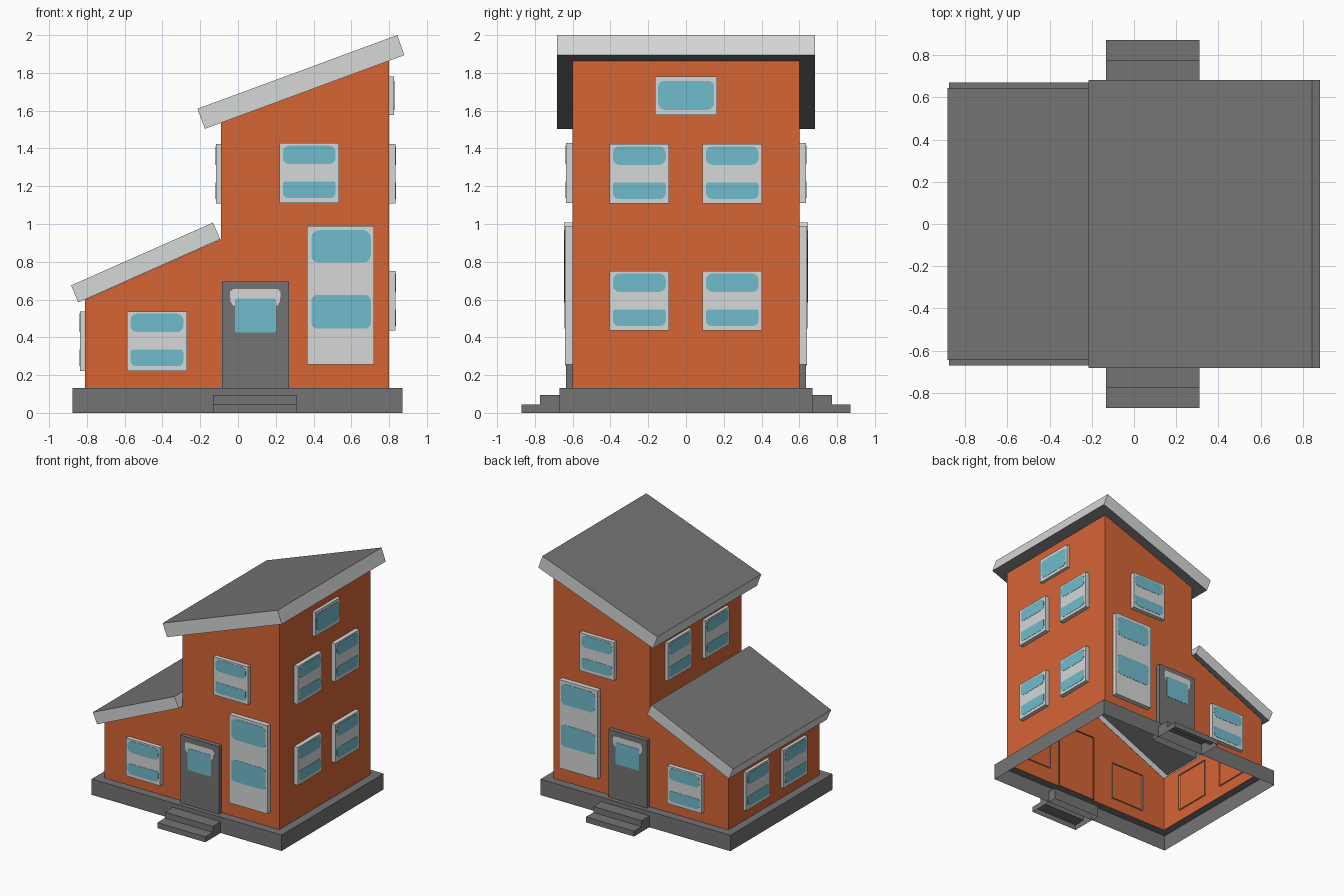
import bpy, bmesh, math
from mathutils import Vector

if "Cube" in bpy.data.objects:
    bpy.data.objects.remove(bpy.data.objects["Cube"])


def material(name, rgb):
    m = bpy.data.materials.new(name)
    m.diffuse_color = [(c / 255 / 12.92 if c < 10 else ((c / 255 + 0.055) / 1.055) ** 2.4) for c in rgb] + [1]
    m.use_nodes = True
    m.node_tree.nodes["Principled BSDF"].inputs["Base Color"].default_value = m.diffuse_color
    return m


ORANGE = material("orange wall", (214, 101, 54))
GREY = material("dark grey", (116, 116, 116))
LIGHT = material("light grey trim", (213, 216, 215))
BLUE = material("window blue", (113, 188, 205))


def finish(name, bm, mats):
    me = bpy.data.meshes.new(name)
    bm.to_mesh(me)
    bm.free()
    for m in mats:
        me.materials.append(m)
    ob = bpy.data.objects.new(name, me)
    bpy.context.collection.objects.link(ob)
    return ob


def prism(pts, place, d0, d1):
    """Closed prism: outline pts (u, v) swept from depth d0 to d1."""
    bm = bmesh.new()
    a = [bm.verts.new(place(u, v, d0)) for u, v in pts]
    b = [bm.verts.new(place(u, v, d1)) for u, v in pts]
    bm.faces.new(a)
    bm.faces.new(b)
    n = len(pts)
    for i in range(n):
        bm.faces.new((a[i], a[(i + 1) % n], b[(i + 1) % n], b[i]))
    bmesh.ops.recalc_face_normals(bm, faces=bm.faces)
    bm.normal_update()
    return bm


def drop(bm, rule):
    bmesh.ops.delete(bm, geom=[f for f in bm.faces if rule(f)], context='FACES')


def cut_hole(bm, faces, x0, x1, y0, y1):
    """Cut a rectangular opening, seen from above, into the given faces."""
    for axis, pos in ((0, x0), (0, x1), (1, y0), (1, y1)):
        co, no = Vector((0, 0, 0)), Vector((0, 0, 0))
        co[axis], no[axis] = pos, 1
        geom = set(faces)
        for f in faces:
            geom |= set(f.edges) | set(f.verts)
        r = bmesh.ops.bisect_plane(bm, geom=list(geom), plane_co=co, plane_no=no)
        faces = [f for f in r['geom'] if isinstance(f, bmesh.types.BMFace)]
    inside = [f for f in faces if x0 < f.calc_center_median().x < x1
              and y0 < f.calc_center_median().y < y1]
    bmesh.ops.delete(bm, geom=inside, context='FACES')


def xz(u, v, d):
    return (u, d, v)


# Walls: one stepped outline, open below and under the roofs
bm = prism([(-.81, .13), (.80, .13), (.80, 1.865), (-.09, 1.536), (-.09, .92), (-.81, .60)], xz, -.6, .6)
drop(bm, lambda f: abs(f.normal.z) > .3)
finish("walls", bm, [ORANGE])

# Hollow foundation with a ledge around the walls
bm = prism([(-.877, 0), (.87, 0), (.87, .132), (-.877, .132)], xz, -.67, .67)
drop(bm, lambda f: f.normal.z < -.9)
cut_hole(bm, [f for f in bm.faces if f.normal.z > .9], -.81, .80, -.6, .6)
finish("foundation", bm, [GREY])


# Sloped roofs: dark top and underside, light rim
def roof(name, pts, half, x0, x1):
    bm = prism(pts, xz, -half, half)
    for f in bm.faces:
        f.material_index = 0 if abs(f.normal.z) > .7 else 1
    cut_hole(bm, [f for f in bm.faces if f.normal.z < -.7], x0, x1, -.6, .6)
    finish(name, bm, [GREY, LIGHT])


roof("upper_roof", [(-.215, 1.61), (-.175, 1.504), (.881, 1.894), (.843, 2.0)], .683, -.09, .80)
roof("lower_roof", [(-.884, .675), (-.845, .585), (-.094, .92), (-.133, 1.007)], .645, -.81, -.092)

# Wall frames: (along the wall, height, outwards) to world
SIDES = {
    "front": lambda u, v, d: (u, -.6 - d, v),
    "back": lambda u, v, d: (u, .6 + d, v),
    "right": lambda u, v, d: (.80 + d, u, v),
    "left_lower": lambda u, v, d: (-.81 - d, u, v),
    "left_upper": lambda u, v, d: (-.09 - d, u, v),
}


def rect(u0, u1, v0, v1):
    return [(u0, v0), (u1, v0), (u1, v1), (u0, v1)]


def rounded(u0, u1, v0, v1, low, high):
    """Rectangle with separate corner radii for the lower and upper corners."""
    pts = []
    for cu, cv, r, a0 in ((u1, v0, low, -90), (u1, v1, high, 0), (u0, v1, high, 90), (u0, v0, low, 180)):
        ou = cu - r if cu == u1 else cu + r
        ov = cv + r if cv == v0 else cv - r
        for k in range(4):
            a = math.radians(a0 + 30 * k)
            pts.append((ou + r * math.cos(a), ov + r * math.sin(a)))
    return pts


def panel(name, place, pts, d0, d1, mat):
    """Raised panel, open towards the wall."""
    bm = prism(pts, place, d0, d1)
    out = Vector(place(0, 0, 1)) - Vector(place(0, 0, 0))
    drop(bm, lambda f: f.normal.dot(out) < -.9)
    finish(name, bm, [mat])


def window(side, u0, u1, v0, v1, panes, depth=.035):
    place = SIDES[side]
    panel(side + "_window_frame", place, rect(u0, u1, v0, v1), -.012, depth, LIGHT)
    for a, b, c, d, low, high in panes:
        panel(side + "_window_pane", place, rounded(a, b, c, d, low, high), depth, depth + .002, BLUE)


def sash(side, uc, v0, depth=.035):
    """Standard square window with two panes."""
    window(side, uc - .158, uc + .158, v0, v0 + .316,
           [(uc - .14, uc + .14, v0 + .205, v0 + .303, .035, .035),
            (uc - .14, uc + .14, v0 + .025, v0 + .113, .03, .015)], depth)


# Front and back carry the same windows, door and steps
for side in ("front", "back"):
    place = SIDES[side]
    sash(side, -.429, .222)
    sash(side, .377, 1.112)
    window(side, .365, .72, .255, .99,
           [(.388, .703, .795, .967, .04, .04), (.388, .703, .446, .625, .03, .03)], .04)
    panel(side + "_door", place, rect(-.085, .27, .13, .695), -.012, .036, GREY)
    panel(side + "_door_trim", place,
          [(-.025, .568), (.21, .568), (.222, .59), (.226, .64), (.21, .655),
           (-.027, .655), (-.043, .64), (-.04, .59)], .036, .038, LIGHT)
    panel(side + "_door_glass", place, rounded(-.015, .2, .426, .606, .01, .01), .038, .04, BLUE)

    # Two hollow steps
    s = -1 if side == "front" else 1
    bm = prism([(.6, 0), (.872, 0), (.872, .045), (.774, .045), (.774, .095), (.6, .095)],
               lambda u, v, d: (d, s * u, v), -.132, .31)
    drop(bm, lambda f: f.normal.z < -.9)
    finish(side + "_steps", bm, [GREY])

# Side windows in pairs, plus the small attic window
for uc in (-.247, .245):
    sash("right", uc, .435)
    sash("right", uc, 1.108)
    sash("left_lower", uc, .222, .026)
    sash("left_upper", uc, 1.108, .026)
window("right", -.163, .163, 1.578, 1.78, [(-.147, .149, 1.604, 1.757, .035, .03)], .026)
